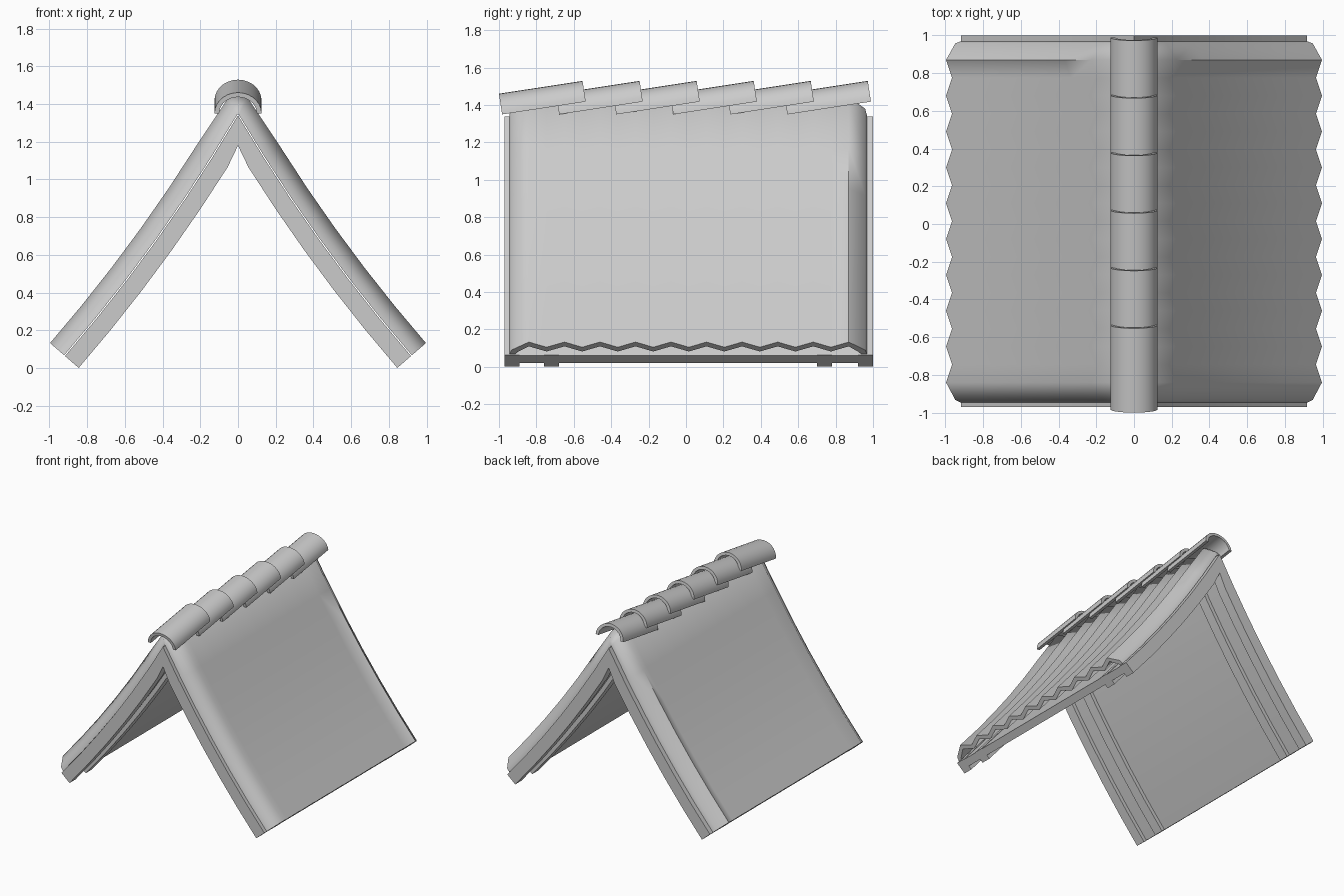
import bpy, bmesh, math
from mathutils import Vector

if "Cube" in bpy.data.objects:
    bpy.data.objects.remove(bpy.data.objects["Cube"])

A, C, B = Vector((0, 1.34)), Vector((0.40, 0.66)), Vector((0.917, 0.064))  # sagging slope in x, z


def loft(name, rings, angle):
    """Skin a list of closed rings, cap both ends, smooth below the given angle."""
    bm = bmesh.new()
    rows = [[bm.verts.new(p) for p in r] for r in rings]
    n = len(rows[0])
    for a, b in zip(rows, rows[1:]):
        for i in range(n):
            j = (i + 1) % n
            bm.faces.new((a[i], a[j], b[j], b[i]))
    bm.faces.new(rows[0][::-1])
    bm.faces.new(rows[-1])
    bmesh.ops.recalc_face_normals(bm, faces=bm.faces)
    me = bpy.data.meshes.new(name)
    bm.to_mesh(me)
    bm.free()
    ob = bpy.data.objects.new(name, me)
    bpy.context.collection.objects.link(ob)
    bpy.ops.object.select_all(action='DESELECT')
    ob.select_set(True)
    bpy.context.view_layer.objects.active = ob
    bpy.ops.object.shade_smooth_by_angle(angle=math.radians(angle))
    return ob


def roof_path(apex, steps=6):
    """Point and offset direction pairs from left eave over the apex to right eave."""
    half = []
    for k in range(1, steps + 1):
        t = k / steps
        p = A * (1 - t) ** 2 + C * 2 * t * (1 - t) + B * t * t
        d = ((C - A) * (1 - t) + (B - C) * t).normalized()
        half.append((p, Vector((-d.y, d.x))))
    half = [(A, Vector(v)) for v in apex[1:]] + half
    left = [(Vector((-p.x, p.y)), Vector((-n.x, n.y))) for p, n in reversed(half)]
    return left + [(A, Vector(apex[0]))] + half


def sweep(name, section, path, angle):
    """Carry a (y, height) section along the roof path."""
    return loft(name, [[(p.x + n.x * h, y, p.y + n.y * h) for y, h in section]
                       for p, n in path], angle)


# Rafters and the boarding between them
frame = roof_path([(0, 1.67)])
for i, y in enumerate((-0.97, -0.76, 0.70, 0.92)):
    sweep(f"rafter_{i + 1}", [(y, -0.096), (y + 0.08, -0.096), (y + 0.08, 0), (y, 0)], frame, 30)
sweep("roof_boarding", [(-0.965, -0.064), (0.995, -0.064), (0.995, -0.003), (-0.965, -0.003)], frame, 30)

# Corrugated covering with turned-down ends
zigzag = [(-0.84 + 0.095 * i, 0.063 if i % 2 else 0.105) for i in range(19)]
outer = [(-0.945, 0.006), (-0.933, 0.04)] + zigzag + [(0.958, 0.04), (0.967, 0.006)]
inner = [(-0.915, 0.006), (-0.905, 0.02)] + [(y, h - 0.035) for y, h in zigzag] + [(0.928, 0.02), (0.937, 0.006)]
cover = roof_path([(0, 1), (0.5, 0.87)])
sweep("corrugated_cover", outer + inner[::-1], cover, 60)

# Overlapping half-round ridge tiles, each tilted up towards the back
tilt = math.radians(8.7)
along = Vector((0, math.cos(tilt), math.sin(tilt)))
up = Vector((0, -math.sin(tilt), math.cos(tilt)))
arc = [math.pi * k / 14 for k in range(15)]
shape = [(0.125 * math.cos(a), 0.112 * math.sin(a)) for a in arc]
shape += [(0.10 * math.cos(a), 0.088 * math.sin(a)) for a in reversed(arc)]
for i in range(6):
    start = Vector((0, -0.983 + 0.305 * i, 1.35))
    loft(f"ridge_tile_{i + 1}", [[start + along * s + Vector((x, 0, 0)) + up * z for x, z in shape]
                                 for s in (0, 0.452)], 35)
